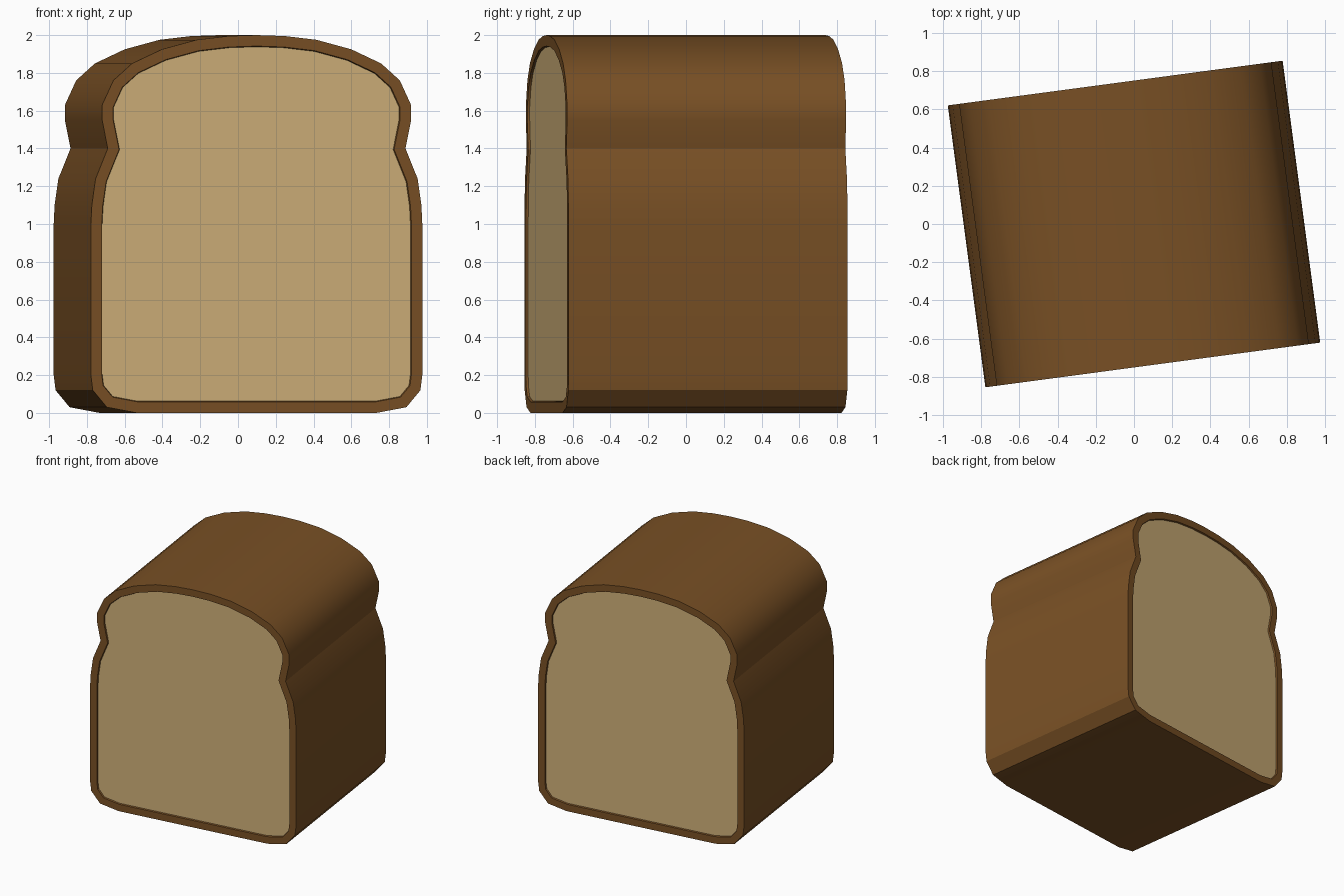
import bpy
import bmesh
from math import radians
from mathutils import Matrix

cube = bpy.data.objects.get("Cube")
if cube:
    bpy.data.objects.remove(cube, do_unlink=True)


def make_material(name, rgb):
    mat = bpy.data.materials.new(name)
    mat.use_nodes = True
    color = (*rgb, 1.0)
    mat.diffuse_color = color
    bsdf = next(n for n in mat.node_tree.nodes if n.type == 'BSDF_PRINCIPLED')
    bsdf.inputs["Base Color"].default_value = color
    bsdf.inputs["Roughness"].default_value = 0.8
    return mat


crust = make_material("crust_brown", (0.19, 0.08, 0.018))
crumb = make_material("crumb_cream", (0.62, 0.43, 0.19))

HALF_DEPTH = 0.745
CRUST_WIDTH = 0.058
CRUMB_RECESS = 0.012

# Right half of the slice outline, from the bottom up to the crown
half_outline = [
    (0.64, 0.0), (0.80, 0.03), (0.875, 0.12), (0.885, 0.2), (0.885, 1.0),
    (0.88, 1.1), (0.86, 1.24), (0.795, 1.40), (0.825, 1.55), (0.825, 1.63),
    (0.765, 1.76), (0.665, 1.85), (0.505, 1.925), (0.32, 1.975), (0.15, 1.995),
]
outline = half_outline + [(0.0, 2.0)] + [(-x, z) for x, z in reversed(half_outline)]

# Loaf body: the outline extruded from front to back
bm = bmesh.new()
front = bm.faces.new([bm.verts.new((x, -HALF_DEPTH, z)) for x, z in outline])
body = bmesh.ops.extrude_face_region(bm, geom=[front], use_keep_orig=True)
moved = [g for g in body["geom"] if isinstance(g, bmesh.types.BMVert)]
bmesh.ops.translate(bm, verts=moved, vec=(0, 2 * HALF_DEPTH, 0))
bmesh.ops.recalc_face_normals(bm, faces=bm.faces)

# Cut ends: a crust rim around a slightly sunken crumb
ends = [f for f in bm.faces if abs(f.normal.y) > 0.9]
for end in ends:
    bmesh.ops.inset_region(bm, faces=[end], thickness=CRUST_WIDTH,
                           use_even_offset=True)
    bmesh.ops.inset_region(bm, faces=[end], thickness=0.004,
                           depth=-CRUMB_RECESS, use_even_offset=True)
    end.material_index = 1

# The loaf stands turned a little to its left
bmesh.ops.rotate(bm, verts=bm.verts, cent=(0, 0, 0),
                 matrix=Matrix.Rotation(radians(7.6), 3, 'Z'))

mesh = bpy.data.meshes.new("bread_loaf")
bm.to_mesh(mesh)
bm.free()
mesh.materials.append(crust)
mesh.materials.append(crumb)
loaf = bpy.data.objects.new("bread_loaf", mesh)
bpy.context.collection.objects.link(loaf)

# Smooth crust with sharp creases
bpy.ops.object.select_all(action='DESELECT')
loaf.select_set(True)
bpy.context.view_layer.objects.active = loaf
bpy.ops.object.shade_smooth_by_angle(angle=radians(30))
